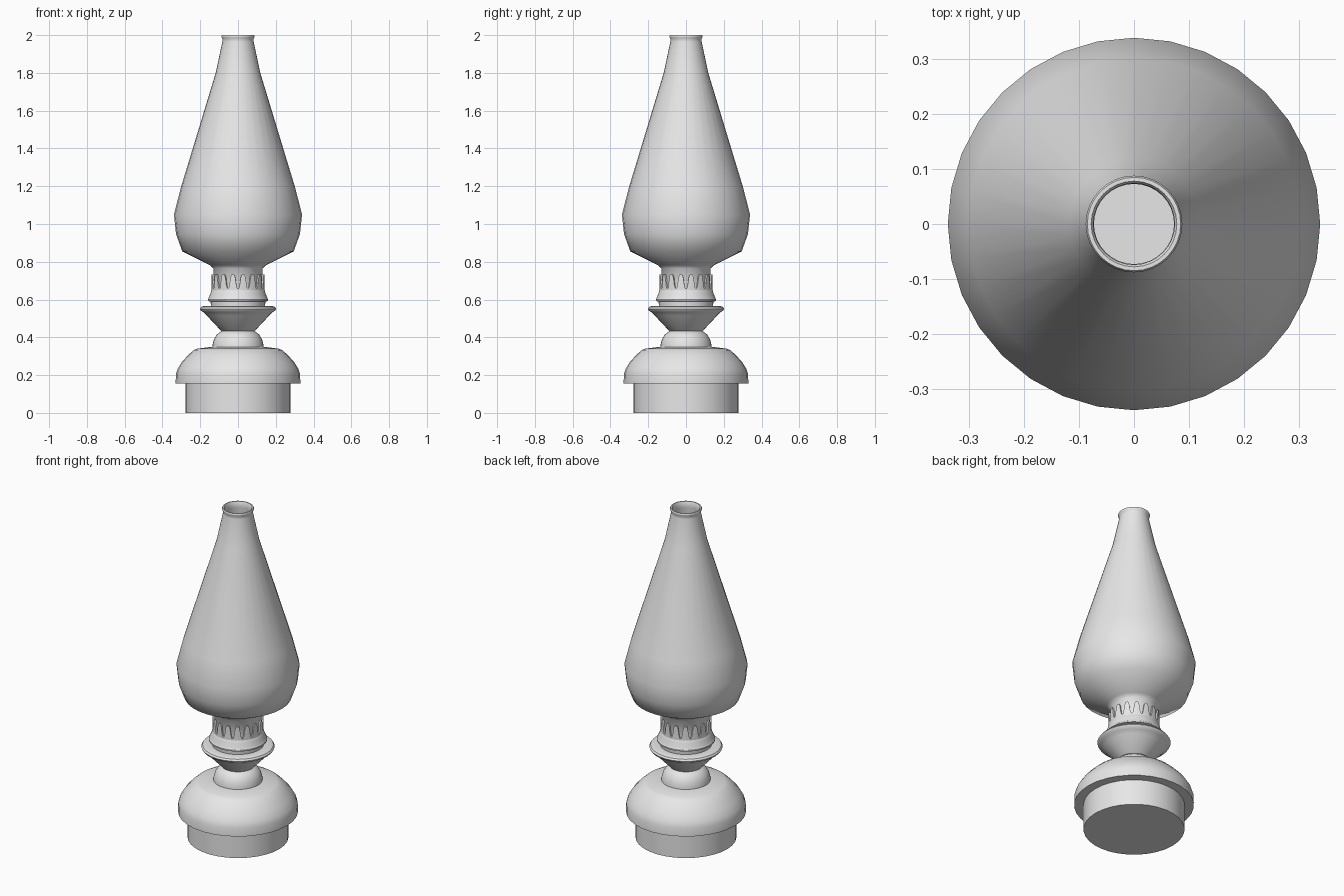
import bpy, bmesh, math

if "Cube" in bpy.data.objects:
    bpy.data.objects.remove(bpy.data.objects["Cube"])

grey = bpy.data.materials.new("light grey")
grey.diffuse_color = (0.8, 0.8, 0.8, 1)
grey.use_nodes = True
grey.node_tree.nodes["Principled BSDF"].inputs["Base Color"].default_value = grey.diffuse_color


def finish(name, bm, angle=35):
    bmesh.ops.remove_doubles(bm, verts=bm.verts, dist=1e-5)
    bmesh.ops.recalc_face_normals(bm, faces=bm.faces)
    me = bpy.data.meshes.new(name)
    bm.to_mesh(me)
    bm.free()
    me.materials.append(grey)
    ob = bpy.data.objects.new(name, me)
    bpy.context.collection.objects.link(ob)
    bpy.ops.object.select_all(action='DESELECT')
    ob.select_set(True)
    bpy.context.view_layer.objects.active = ob
    bpy.ops.object.shade_smooth_by_angle(angle=math.radians(angle))
    return ob


def lathe(name, profile, n=32, closed=False, angle=35):
    """Revolve an (r, z) profile round the z axis."""
    bm = bmesh.new()
    vs = [bm.verts.new((r, 0, z)) for r, z in profile]
    es = [bm.edges.new(p) for p in zip(vs, vs[1:])]
    if closed:
        es.append(bm.edges.new((vs[-1], vs[0])))
    bmesh.ops.spin(bm, geom=vs + es, axis=(0, 0, 1), cent=(0, 0, 0),
                   angle=math.tau, steps=n, use_merge=True)
    return finish(name, bm, angle)


# Glass chimney: outer wall, rolled rim, inner wall
lathe("chimney", [
    (.13, .65), (.13, .765), (.15, .783), (.295, .855), (.328, .947), (.339, 1.05),
    (.302, 1.195), (.118, 1.80), (.083, 1.965), (.082, 1.98), (.087, 1.988),
    (.088, 1.995), (.085, 2.0), (.078, 2.0), (.074, 1.994), (.073, 1.965),
    (.106, 1.80), (.290, 1.195), (.327, 1.05), (.316, .947), (.284, .865),
    (.14, .793), (.12, .765), (.12, .65)], closed=True, angle=50)

# Burner: flared collar
lathe("burner_collar", [
    (0, .66), (.133, .66), (.141, .65), (.146, .632), (.155, .61), (.158, .602),
    (.160, .60), (.160, .592), (.145, .59), (.143, .56), (0, .56)], n=48)

# Saucer with rounded rim and conical underside
lathe("saucer", [
    (0, .566), (.15, .566), (.18, .566), (.195, .561), (.202, .551), (.197, .541),
    (.183, .533), (.165, .515), (.092, .437), (.08, .43), (0, .43)])

# Domed neck over the tank
lathe("neck_dome", [
    (0, .437), (.07, .437), (.09, .432), (.112, .415), (.127, .39),
    (.135, .36), (.136, .34)])

# Oil tank
lathe("oil_tank", [
    (0, .352), (.135, .35), (.215, .340), (.235, .332), (.268, .302), (.298, .268),
    (.320, .233), (.329, .205), (.330, .155), (.275, .155)])

# Foot
lathe("foot", [(.278, .157), (.278, 0), (0, 0)])

# Crown of rounded prongs gripping the glass
heights = [0, .004, .022, .055, .070, .075, .075, .075, .070, .055, .022, .004]
teeth = 16
count = teeth * len(heights)
bm = bmesh.new()
rings = []
for i in range(count):
    a = math.tau * i / count
    z = .658 + heights[i % len(heights)]
    rings.append([bm.verts.new((r * math.cos(a), r * math.sin(a), h))
                  for r, h in ((.132, .645), (.141, .645), (.141, z), (.132, z))])
for i in range(count):
    p, q = rings[i], rings[(i + 1) % count]
    for k in range(4):
        m = (k + 1) % 4
        bm.faces.new((p[k], q[k], q[m], p[m]))
finish("prong_crown", bm)
